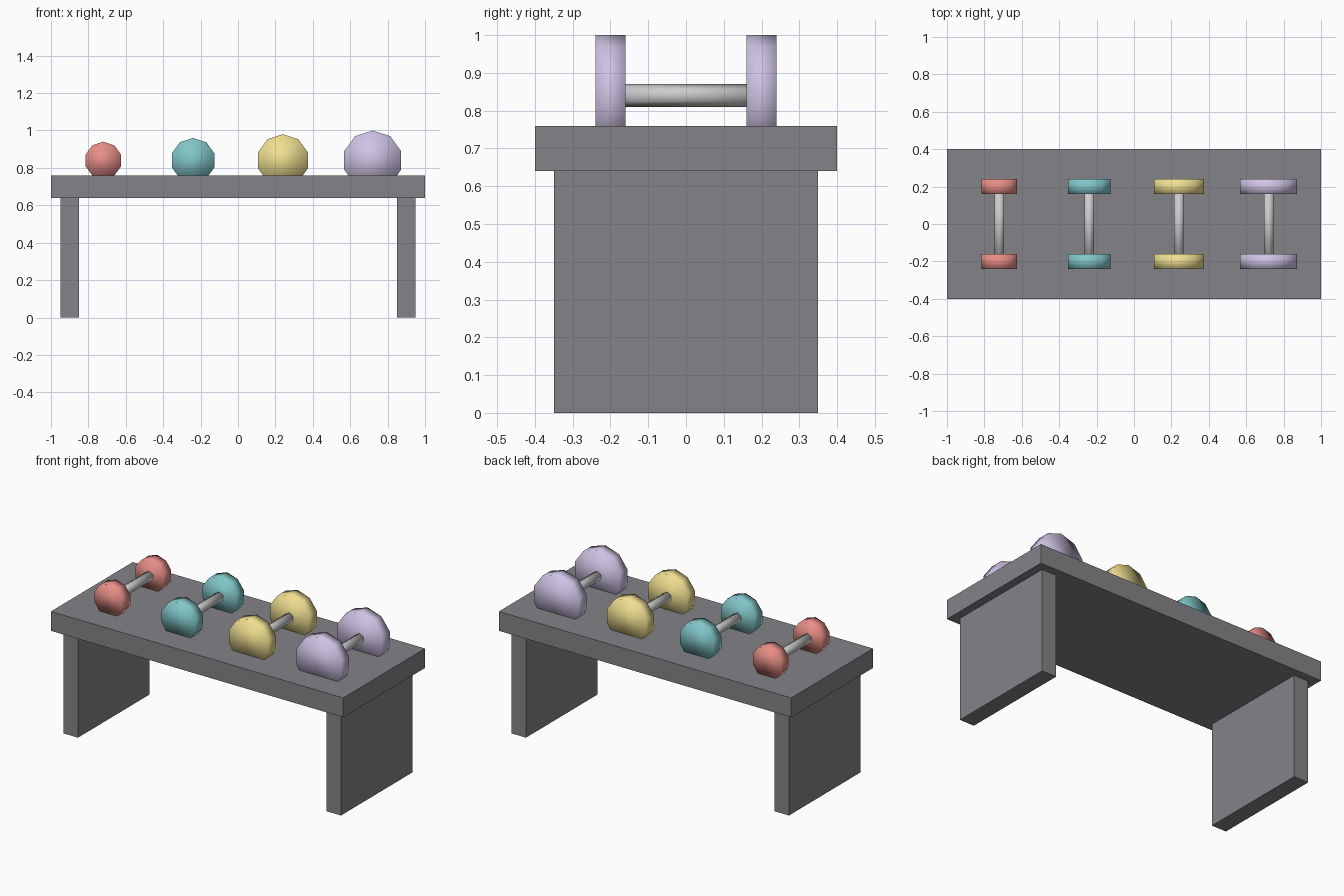
import bpy
import math

if "Cube" in bpy.data.objects:
    bpy.data.objects.remove(bpy.data.objects["Cube"])


def material(name, rgb):
    m = bpy.data.materials.new(name)
    m.diffuse_color = (*rgb, 1)
    m.use_nodes = True
    m.node_tree.nodes["Principled BSDF"].inputs["Base Color"].default_value = m.diffuse_color
    return m


def box(name, center, size, mat):
    bpy.ops.mesh.primitive_cube_add(size=1, location=center)
    ob = bpy.context.object
    ob.name = name
    ob.scale = size
    bpy.ops.object.transform_apply(location=False, rotation=False, scale=True)
    ob.data.materials.append(mat)


def rod(name, center, radius, length, sides, mat):
    # Smooth-shaded prism lying along y, one corner pointing up
    bpy.ops.mesh.primitive_cylinder_add(vertices=sides, radius=radius, depth=length,
                                        location=center, rotation=(math.pi / 2, 0, 0))
    ob = bpy.context.object
    ob.name = name
    bpy.ops.object.transform_apply(location=False, rotation=True, scale=False)
    bpy.ops.object.shade_smooth()
    ob.data.materials.append(mat)


dark = material("dark_grey", (0.23, 0.23, 0.25))
steel = material("steel", (0.75, 0.75, 0.75))

# Rack: top slab and two end panels
box("rack_top", (0, 0, 0.70), (2.0, 0.8, 0.12), dark)
for side, x in (("left", -0.9), ("right", 0.9)):
    box(f"{side}_leg", (x, 0, 0.32), (0.1, 0.7, 0.64), dark)

# Dumbbells, growing from left to right; their heads sink into the slab
weights = [
    ("red", -0.72, 0.10, (0.80, 0.27, 0.24)),
    ("teal", -0.24, 0.12, (0.22, 0.56, 0.58)),
    ("yellow", 0.24, 0.14, (0.86, 0.73, 0.28)),
    ("lilac", 0.72, 0.16, (0.62, 0.54, 0.77)),
]
for name, x, radius, rgb in weights:
    mat = material(name, rgb)
    rod(f"{name}_dumbbell_handle", (x, 0, 0.84), 0.03, 0.4, 6, steel)
    for end, y in (("front", -0.2), ("back", 0.2)):
        rod(f"{name}_dumbbell_{end}_head", (x, y, 0.84), radius, 0.08, 10, mat)
